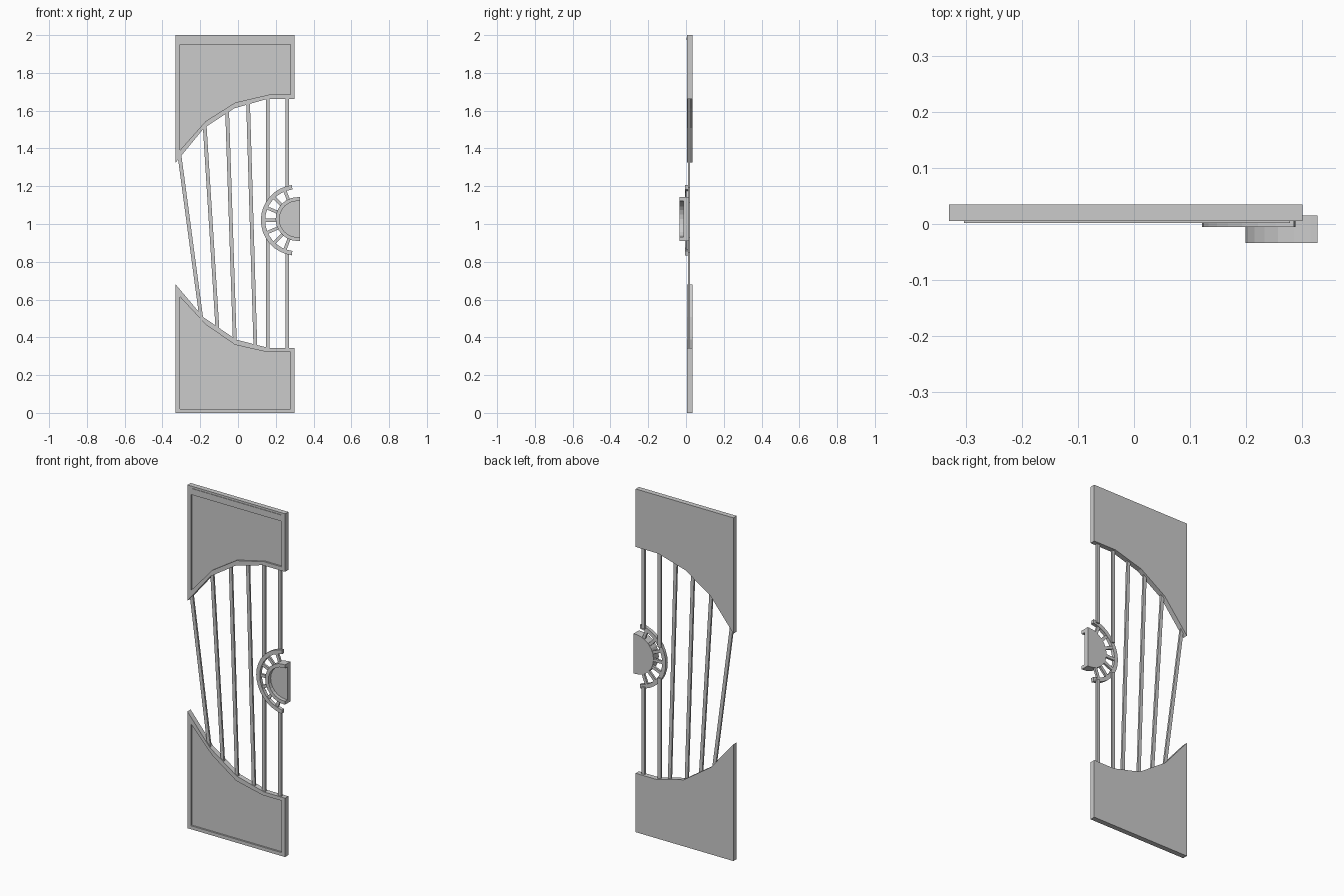
import bpy, bmesh, math

if "Cube" in bpy.data.objects:
    bpy.data.objects.remove(bpy.data.objects["Cube"])


def finish(name, bm):
    bmesh.ops.recalc_face_normals(bm, faces=bm.faces)
    me = bpy.data.meshes.new(name)
    bm.to_mesh(me)
    bm.free()
    ob = bpy.data.objects.new(name, me)
    bpy.context.collection.objects.link(ob)
    return ob


def prism(name, pts, y0, y1):
    """Extrude an x/z outline from y0 to y1."""
    bm = bmesh.new()
    face = bm.faces.new([bm.verts.new((x, y0, z)) for x, z in pts])
    ext = bmesh.ops.extrude_face_region(bm, geom=[face])
    for v in ext["geom"]:
        if isinstance(v, bmesh.types.BMVert):
            v.co.y = y1
    return finish(name, bm)


def tray(name, outer, inner, front, back, floor):
    """Slab with a recessed front: outer and inner outlines have equal counts."""
    bm = bmesh.new()
    loop = lambda pts, y: [bm.verts.new((x, y, z)) for x, z in pts]
    loops = [loop(outer, back), loop(outer, front), loop(inner, front), loop(inner, floor)]
    n = len(outer)
    for a, b in zip(loops, loops[1:]):
        for i in range(n):
            j = (i + 1) % n
            bm.faces.new((a[i], a[j], b[j], b[i]))
    bm.faces.new(loops[0])
    bm.faces.new(loops[-1])
    return finish(name, bm)


def bar(name, a, b, w, y0, y1):
    """Straight bar between two x/z points."""
    dx, dz = b[0] - a[0], b[1] - a[1]
    k = w / 2 / math.hypot(dx, dz)
    px, pz = -dz * k, dx * k
    return prism(name, [(a[0] + px, a[1] + pz), (b[0] + px, b[1] + pz),
                        (b[0] - px, b[1] - pz), (a[0] - px, a[1] - pz)], y0, y1)


def arc(cx, cz, r, a0, a1, n):
    angs = [math.radians(a0 + (a1 - a0) * i / n) for i in range(n + 1)]
    return [(cx + r * math.cos(t), cz + r * math.sin(t)) for t in angs]


# upper and lower door panels with recessed fronts
top_curve = [(.30, 1.662), (.155, 1.662), (-.02, 1.612), (-.18, 1.508), (-.33, 1.325)]
top_inner = [(.278, 1.685), (.165, 1.685), (-.015, 1.643), (-.17, 1.545), (-.308, 1.39)]
low_curve = [(.30, .343), (.165, .343), (-.01, .388), (-.185, .508), (-.33, .68)]
low_inner = [(.278, .322), (.155, .322), (-.015, .36), (-.17, .467), (-.308, .615)]
tray("upper_panel", top_curve + [(-.33, 2), (.30, 2)],
     top_inner + [(-.308, 1.95), (.278, 1.95)], .005, .035, .015)
tray("lower_panel", low_curve + [(-.33, 0), (.30, 0)],
     low_inner + [(-.308, .02), (.278, .02)], .005, .035, .015)
prism("top_trim", [(-.303, 1.974), (.278, 1.974), (.278, 1.988), (-.303, 1.988)], .002, .006)

# fanned bars between the panels
for i, (xt, zt, xb, zb) in enumerate([(-.312, 1.38, -.193, .49), (-.177, 1.53, -.108, .43),
                                      (-.058, 1.61, -.017, .38), (.053, 1.65, .092, .35)]):
    bar(f"bar_{i + 1}", (xt, zt), (xb, zb), .02, .011, .022)

# upright bars stop at the handle ring
CX, CZ = .308, 1.02
for x in (.157, .261):
    h = math.sqrt(.176 ** 2 - (x - CX) ** 2)
    for label, z0, z1 in (("upper", CZ + h, 1.68), ("lower", .33, CZ - h)):
        bar(f"{label}_upright_bar", (x, z0), (x, z1), .02, .011, .022)

# handle ring and spokes
prism("handle_ring", arc(CX, CZ, .187, 97, 263, 16) + arc(CX, CZ, .164, 263, 97, 16), -.005, .014)
for k in range(-3, 4):
    t = math.radians(180 + 23 * k)
    c, s = math.cos(t), math.sin(t)
    bar("handle_spoke", (CX + .10 * c, CZ + .10 * s), (CX + .17 * c, CZ + .17 * s), .017, 0, .012)

# half-round handle: backing plate plus raised rim, open at the right
HX, HR = .315, .116
outer = arc(HX, 1.026, HR, 90, 270, 12)
inner = arc(HX, 1.026, .096, 270, 90, 12)
X = .327
prism("handle_plate", [(X, 1.026 + HR)] + outer + [(X, 1.026 - HR)], -.012, .015)
prism("handle_rim", [(X, 1.026 + HR)] + outer + [(X, 1.026 - HR), (X, .93)] + inner + [(X, 1.122)],
      -.034, -.012)
